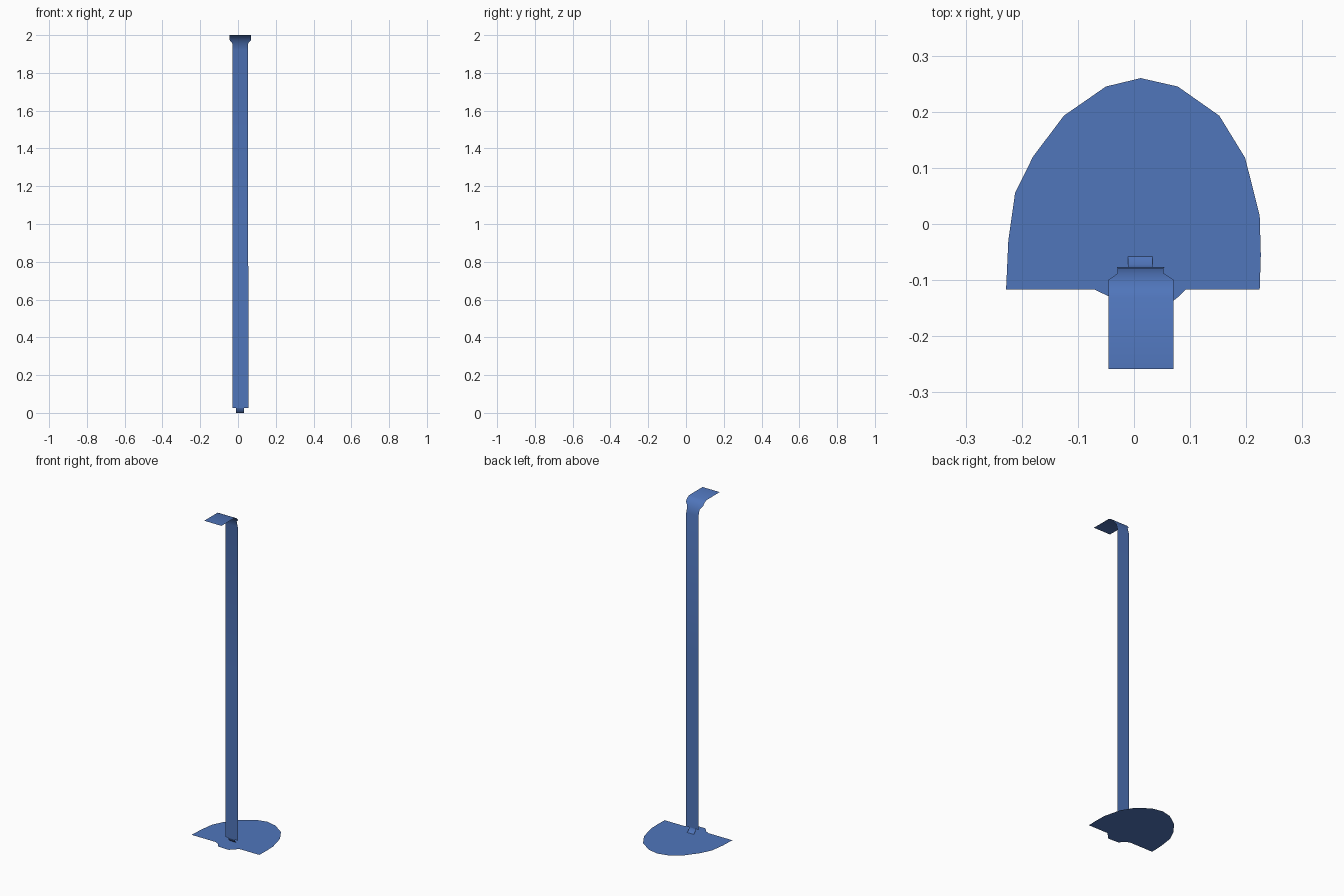
import bpy


def make_object(name, verts, faces, smooth=False):
    mesh = bpy.data.meshes.new(name)
    mesh.from_pydata(verts, [], faces)
    for p in mesh.polygons:
        p.use_smooth = smooth
    obj = bpy.data.objects.new(name, mesh)
    bpy.context.collection.objects.link(obj)
    mat = bpy.data.materials.get("blue") or bpy.data.materials.new("blue")
    mat.diffuse_color = (0.08, 0.18, 0.5, 1)
    mesh.materials.append(mat)
    return obj


def strip(name, rows):
    """Sheet through rows of (y, z, left x, right x)."""
    verts = [(x, y, z) for y, z, x0, x1 in rows for x in (x0, x1)]
    faces = [(2 * i, 2 * i + 1, 2 * i + 3, 2 * i + 2) for i in range(len(rows) - 1)]
    return make_object(name, verts, faces, True)


# Flat base plate with a rounded tongue at the front
outline = [(-0.228, -0.117), (-0.07, -0.117), (-0.045, -0.129), (-0.02, -0.158),
           (0.05, -0.16), (0.07, -0.137), (0.08, -0.129), (0.092, -0.117),
           (0.224, -0.117), (0.226, -0.055), (0.224, 0.015), (0.198, 0.118),
           (0.152, 0.193), (0.078, 0.245), (0.012, 0.26), (-0.05, 0.245),
           (-0.125, 0.193), (-0.18, 0.12), (-0.212, 0.055), (-0.224, -0.03)]
make_object("base_plate", [(x, y, 0) for x, y in outline], [tuple(range(len(outline)))])

# Thin post with a wide flap bent forward at the top
strip("post_and_flap", [
    (-0.258, 2.0, -0.045, 0.07),
    (-0.13, 2.0, -0.045, 0.07),
    (-0.112, 1.99, -0.045, 0.07),
    (-0.099, 1.975, -0.045, 0.07),
    (-0.088, 1.955, -0.029, 0.053),
    (-0.078, 1.92, -0.029, 0.053),
    (-0.077, 1.05, -0.03, 0.054),
    (-0.077, 0.025, -0.03, 0.055),
])

# Narrow tab joining the post to the base
strip("foot_tab", [
    (-0.077, 0.025, -0.011, 0.033),
    (-0.072, 0.01, -0.011, 0.033),
    (-0.058, 0.0, -0.011, 0.033),
])
